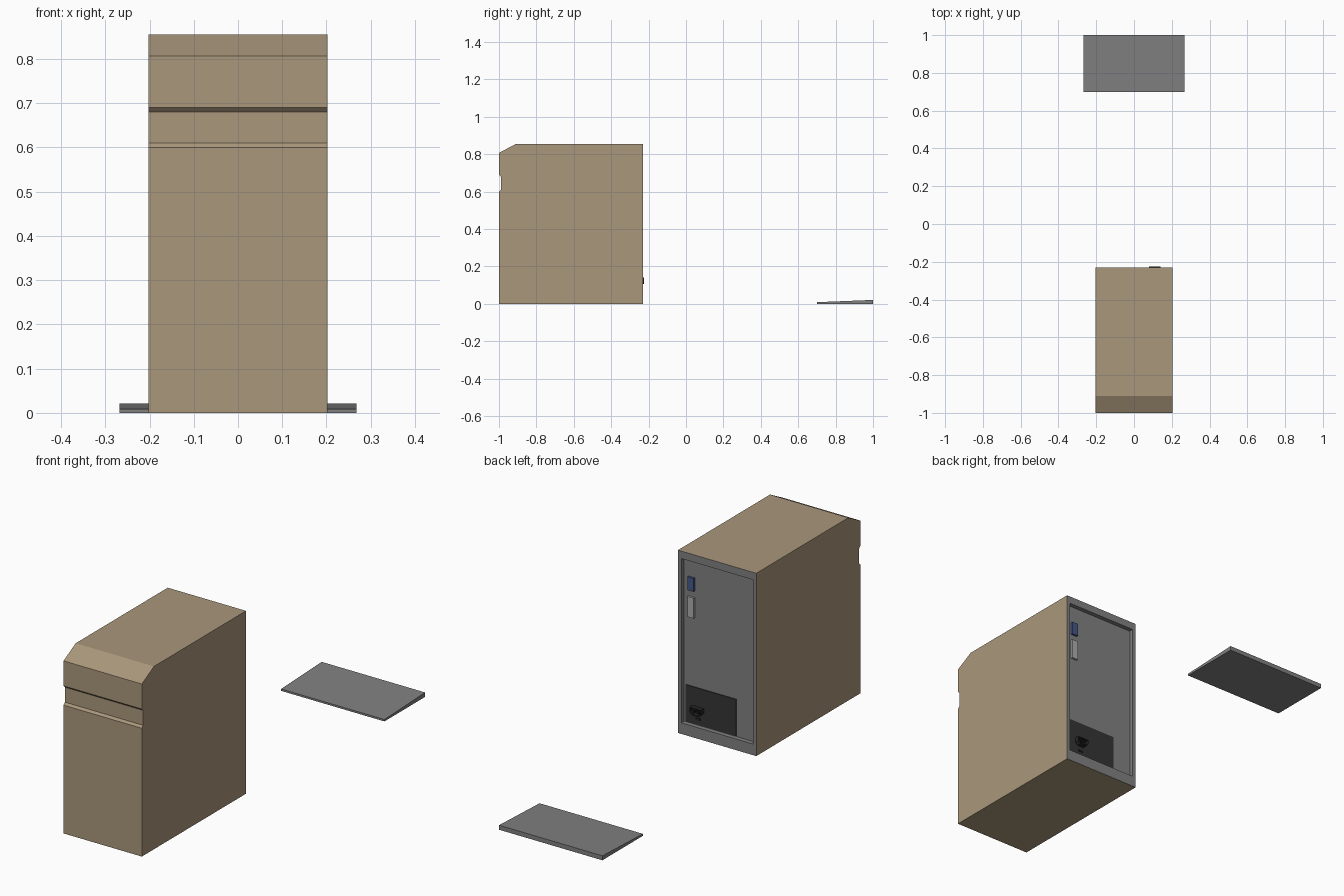
import bpy, bmesh
from mathutils import Vector

if "Cube" in bpy.data.objects:
    bpy.data.objects.remove(bpy.data.objects["Cube"])


def material(name, rgb):
    m = bpy.data.materials.new(name)
    m.diffuse_color = (*rgb, 1)
    m.use_nodes = True
    m.node_tree.nodes["Principled BSDF"].inputs["Base Color"].default_value = m.diffuse_color
    return m


TAN = material("tan", (0.40, 0.31, 0.20))
GREY = material("grey", (0.22, 0.22, 0.22))
BLACK = material("black", (0.02, 0.02, 0.02))
DARK = material("dark", (0.035, 0.035, 0.035))
BLUE = material("blue", (0.06, 0.10, 0.25))
LIGHT = material("light", (0.42, 0.42, 0.42))


def finish(name, bm, *mats):
    bmesh.ops.recalc_face_normals(bm, faces=bm.faces)
    me = bpy.data.meshes.new(name)
    bm.to_mesh(me)
    bm.free()
    for m in mats:
        me.materials.append(m)
    ob = bpy.data.objects.new(name, me)
    bpy.context.collection.objects.link(ob)
    return ob


def extrude(bm, points, offset):
    """Close a planar outline and extrude it along offset."""
    face = bm.faces.new([bm.verts.new(p) for p in points])
    res = bmesh.ops.extrude_face_region(bm, geom=[face], use_keep_orig=True)
    verts = [g for g in res["geom"] if isinstance(g, bmesh.types.BMVert)]
    bmesh.ops.translate(bm, verts=verts, vec=Vector(offset))
    bmesh.ops.recalc_face_normals(bm, faces=bm.faces)


def side_profile(name, yz, half, *mats):
    bm = bmesh.new()
    extrude(bm, [(-half, y, z) for y, z in yz], (2 * half, 0, 0))
    return bm


def box(name, x, y, z, mat):
    bm = bmesh.new()
    extrude(bm, [(x[0], y[0], z[0]), (x[1], y[0], z[0]),
                 (x[1], y[0], z[1]), (x[0], y[0], z[1])], (0, y[1] - y[0], 0))
    return finish(name, bm, mat)


def back_face(bm):
    return max(bm.faces, key=lambda f: f.calc_center_median().y)


# Tower case: side profile with chamfered top and front groove
BACK, FLOOR = -0.23, -0.251
case = side_profile("tower_case", [
    (-1, 0), (BACK, 0), (BACK, 0.855), (-0.91, 0.855), (-1, 0.807),
    (-1, 0.69), (-0.99, 0.68), (-0.99, 0.61), (-1, 0.60)], 0.2025)

# Recessed grey rear panel
rear = back_face(case)
rim = bmesh.ops.inset_region(case, faces=[rear], thickness=0.024)["faces"]
for f in rim + [rear]:
    f.material_index = 1
for v in rear.verts:
    v.co.z = 0.82 if v.co.z > 0.4 else 0.052
res = bmesh.ops.extrude_discrete_faces(case, faces=[rear])["faces"]
for f in res:
    bmesh.ops.translate(case, verts=f.verts, vec=(0, FLOOR - BACK, 0))
for f in case.faces:
    if f.calc_center_median().y > -0.252:
        f.material_index = 1
finish("tower_case", case, TAN, GREY)

# Rear ports and power supply
box("blue_port", (0.130, 0.162), (FLOOR, -0.241), (0.675, 0.737), BLUE)
box("light_port", (0.130, 0.162), (FLOOR, -0.241), (0.550, 0.645), LIGHT)
box("power_supply", (-0.085, 0.176), (FLOOR, -0.247), (0.056, 0.227), DARK)

# Power inlet: hollow housing with two cut corners
inlet = bmesh.new()
extrude(inlet, [(x, -0.247, z) for x, z in [
    (0.08, 0.14), (0.14, 0.14), (0.14, 0.118), (0.127, 0.105),
    (0.093, 0.105), (0.08, 0.118)]], (0, 0.022, 0))
mouth = back_face(inlet)
bmesh.ops.inset_region(inlet, faces=[mouth], thickness=0.005)
for f in bmesh.ops.extrude_discrete_faces(inlet, faces=[mouth])["faces"]:
    bmesh.ops.translate(inlet, verts=f.verts, vec=(0, -0.018, 0))
finish("power_inlet", inlet, BLACK)
for i, (x, z) in enumerate([(0.097, 0.120), (0.110, 0.126), (0.123, 0.120)]):
    box(f"inlet_pin_{i}", (x - 0.002, x + 0.002), (-0.243, -0.229),
        (z - 0.004, z + 0.004), LIGHT if i < 0 else BLACK)
box("power_switch", (0.098, 0.122), (-0.247, -0.243), (0.078, 0.088), BLACK)

# Keyboard: thin wedge behind the tower
keyboard = side_profile("keyboard", [
    (0.70, 0), (1, 0), (1, 0.021), (0.70, 0.009)], 0.2675)
finish("keyboard", keyboard, GREY)
